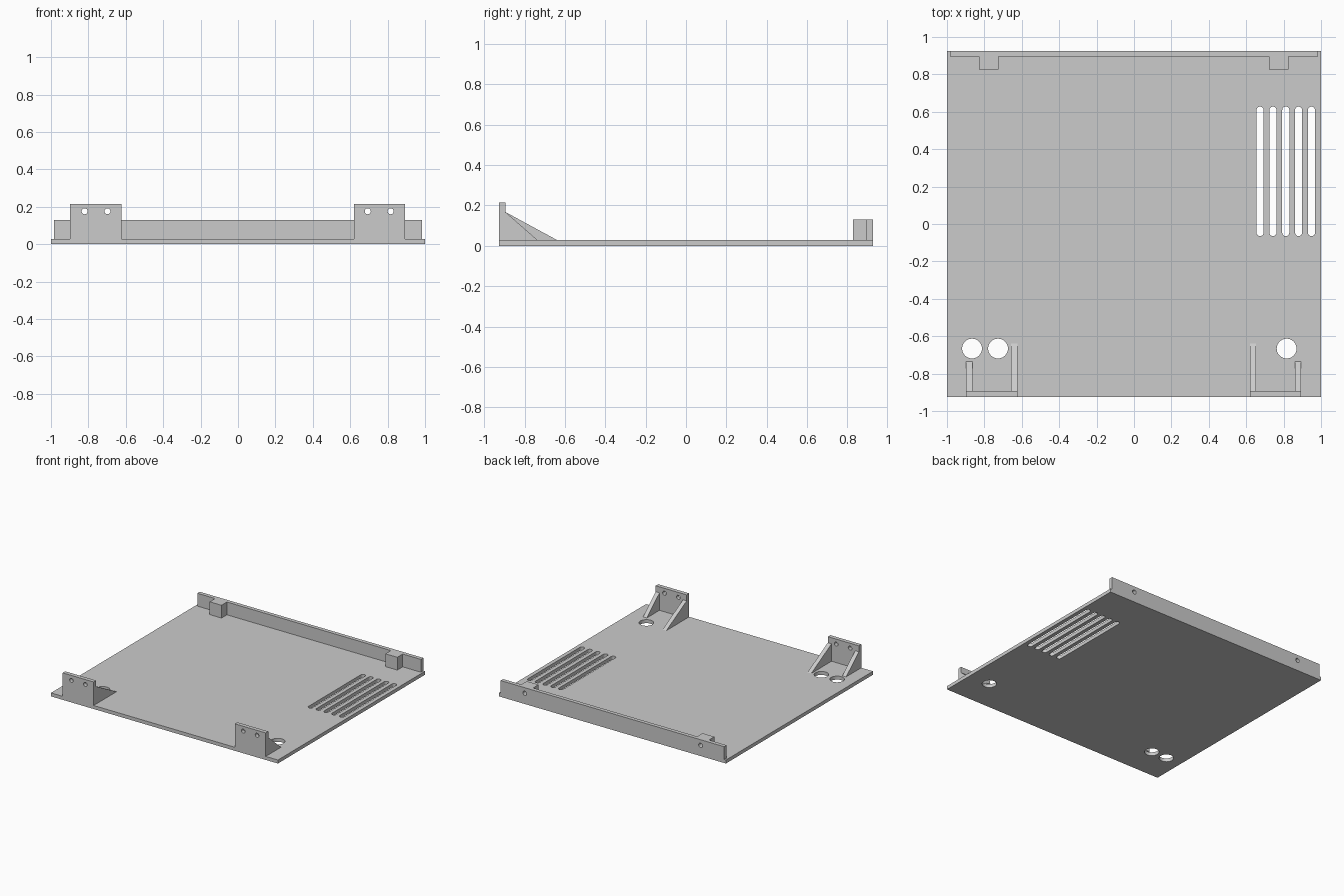
import bpy, bmesh, math
from mathutils import Vector

if "Cube" in bpy.data.objects:
    bpy.data.objects.remove(bpy.data.objects["Cube"])

HALF_Y = 0.926     # half depth of the panel
TOP = 0.028        # panel thickness

grey = bpy.data.materials.new("plain grey")
grey.diffuse_color = (0.6, 0.6, 0.6, 1)
grey.use_nodes = True
grey.node_tree.nodes["Principled BSDF"].inputs["Base Color"].default_value = grey.diffuse_color


def prism(bm, pts, direction):
    """Extrude a closed outline of 3D points along a direction."""
    face = bm.faces.new([bm.verts.new(p) for p in pts])
    res = bmesh.ops.extrude_face_region(bm, geom=[face])
    verts = [g for g in res["geom"] if isinstance(g, bmesh.types.BMVert)]
    bmesh.ops.translate(bm, verts=verts, vec=Vector(direction))


def box(bm, x0, x1, y0, y1, z0, z1):
    prism(bm, [(x0, y0, z0), (x1, y0, z0), (x1, y1, z0), (x0, y1, z0)], (0, 0, z1 - z0))


def arc(cx, cy, r, a0, a1, n):
    return [(cx + r * math.cos(a0 + (a1 - a0) * i / n),
             cy + r * math.sin(a0 + (a1 - a0) * i / n)) for i in range(n + 1)]


def y_hole(bm, x, z, r, y0, y1):
    ring = arc(x, z, r, 0, 2 * math.pi, 24)[:-1]
    prism(bm, [(px, y0, pz) for px, pz in ring], (0, y1 - y0, 0))


def finish(bm, name):
    bmesh.ops.recalc_face_normals(bm, faces=bm.faces)
    mesh = bpy.data.meshes.new(name)
    bm.to_mesh(mesh)
    bm.free()
    mesh.materials.append(grey)
    obj = bpy.data.objects.new(name, mesh)
    bpy.context.collection.objects.link(obj)
    return obj


def boolean(obj, other, operation):
    """Apply a boolean, then remove the helper object."""
    mod = obj.modifiers.new("boolean", "BOOLEAN")
    mod.operation, mod.solver, mod.object = operation, "EXACT", other
    bpy.context.view_layer.objects.active = obj
    bpy.ops.object.modifier_apply(modifier=mod.name)
    bpy.data.objects.remove(other, do_unlink=True)


def smooth(obj):
    bpy.ops.object.select_all(action="DESELECT")
    obj.select_set(True)
    bpy.context.view_layer.objects.active = obj
    bpy.ops.object.shade_smooth_by_angle(angle=math.radians(30))


# Base panel with round cable holes and vent slots
bm = bmesh.new()
box(bm, -1, 1, -HALF_Y, HALF_Y, 0, TOP)
base = finish(bm, "base_panel")

bm = bmesh.new()
for x in (-0.866, -0.727, 0.816):
    ring = arc(x, -0.666, 0.053, 0, 2 * math.pi, 40)[:-1]
    prism(bm, [(px, py, -0.1) for px, py in ring], (0, 0, 0.3))
for i in range(5):
    x = 0.674 + 0.0687 * i
    outline = arc(x, 0.609, 0.019, 0, math.pi, 12) + arc(x, -0.046, 0.019, math.pi, 2 * math.pi, 12)
    prism(bm, [(px, py, -0.1) for px, py in outline], (0, 0, 0.3))
boolean(base, finish(bm, "panel_cutter"), "DIFFERENCE")
smooth(base)

# Rear wall with two screw blocks and blind screw holes
bm = bmesh.new()
box(bm, -0.985, 0.985, 0.895, HALF_Y, TOP, 0.13)
wall = finish(bm, "rear_wall")
bm = bmesh.new()
for x in (-0.777, 0.773):
    box(bm, x - 0.052, x + 0.052, 0.827, 0.91, TOP, 0.13)
boolean(wall, finish(bm, "screw_blocks"), "UNION")
bm = bmesh.new()
for x in (-0.777, 0.773):
    y_hole(bm, x, 0.085, 0.017, 0.85, 1.0)
boolean(wall, finish(bm, "wall_cutter"), "DIFFERENCE")
smooth(wall)

# Front brackets: drilled plate plus a short outer and a long inner gusset
for side, name, shift in ((-1, "left_bracket", -0.003), (1, "right_bracket", -0.001)):
    inner, outer = side * 0.621 + shift, side * 0.894 + shift
    bm = bmesh.new()
    box(bm, min(inner, outer), max(inner, outer), -HALF_Y, -0.894, TOP, 0.215)
    bracket = finish(bm, name)
    bm = bmesh.new()
    for x, foot, step in ((outer, -0.735, -side), (inner, -0.638, side)):
        prism(bm, [(x, -0.91, TOP), (x, foot, TOP), (x, -0.894, 0.167), (x, -0.91, 0.167)],
              (step * 0.033, 0, 0))
    boolean(bracket, finish(bm, "gussets"), "UNION")
    bm = bmesh.new()
    for x in (0.695, 0.817):
        y_hole(bm, side * x + shift, 0.176, 0.016, -1.1, -0.7)
    boolean(bracket, finish(bm, "bracket_cutter"), "DIFFERENCE")
    smooth(bracket)
